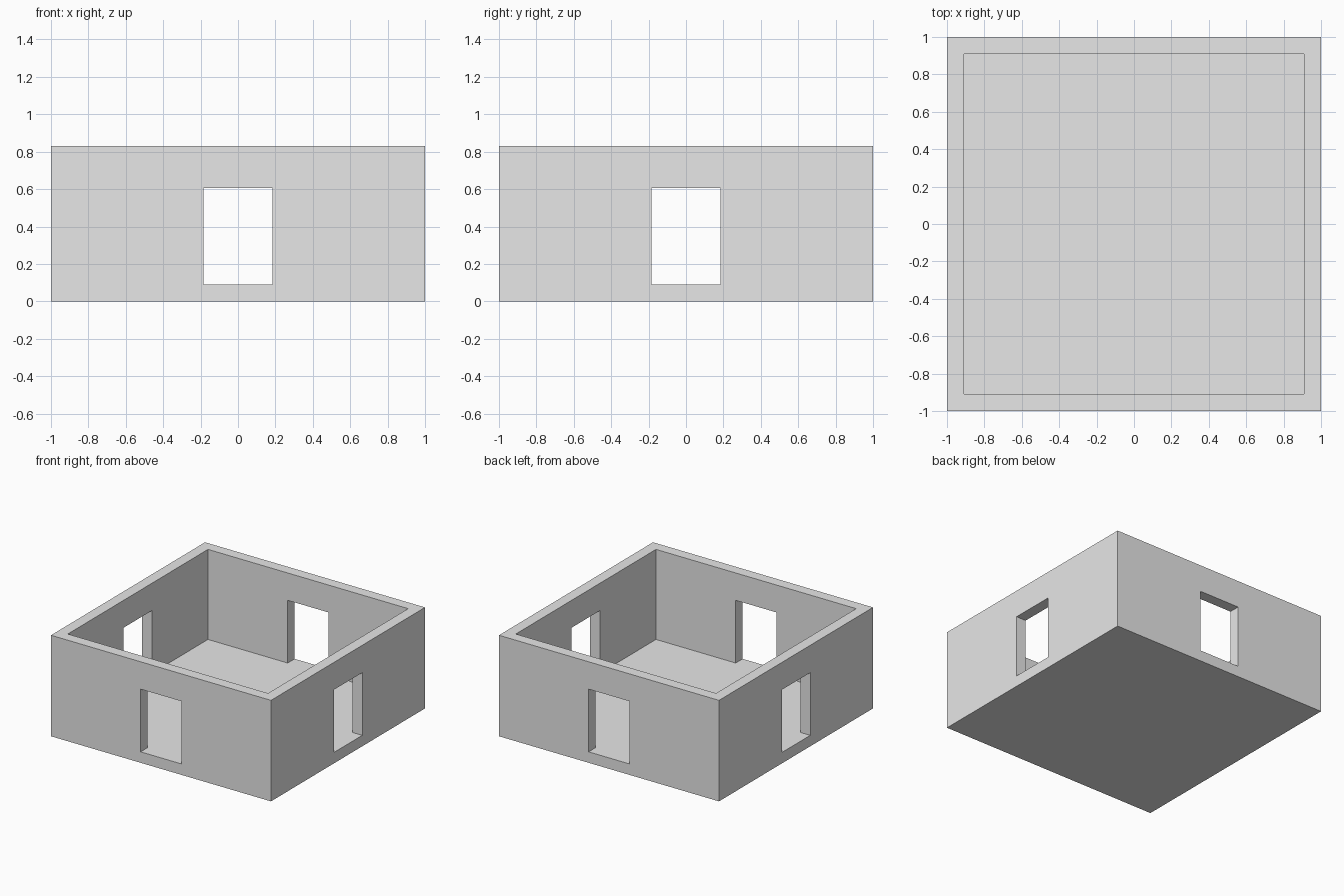
import bpy

if "Cube" in bpy.data.objects:
    bpy.data.objects.remove(bpy.data.objects["Cube"])

SIZE, HEIGHT, WALL, FLOOR = 2.0, 0.83, 0.09, 0.09
OPEN_W, OPEN_TOP = 0.37, 0.605

grey = bpy.data.materials.new("light grey")
grey.diffuse_color = (0.8, 0.8, 0.8, 1)
grey.use_nodes = True
grey.node_tree.nodes["Principled BSDF"].inputs["Base Color"].default_value = grey.diffuse_color


def box(name, sx, sy, z0, z1):
    """Box centred on x and y, reaching from z0 to z1."""
    bpy.ops.mesh.primitive_cube_add(size=1)
    ob = bpy.context.object
    ob.name = name
    for v in ob.data.vertices:
        v.co.x *= sx
        v.co.y *= sy
        v.co.z = z0 if v.co.z < 0 else z1
    ob.data.materials.append(grey)
    return ob


# solid block for floor and walls
room = box("room_shell", SIZE, SIZE, 0, HEIGHT)

# open room inside, and openings running through both pairs of walls
inner = SIZE - 2 * WALL
cutters = [
    box("cavity_cutter", inner, inner, FLOOR, HEIGHT + 0.5),
    box("side_opening_cutter", SIZE + 0.5, OPEN_W, FLOOR, OPEN_TOP),
    box("front_opening_cutter", OPEN_W, SIZE + 0.5, FLOOR, OPEN_TOP),
]

bpy.ops.object.select_all(action='DESELECT')
room.select_set(True)
bpy.context.view_layer.objects.active = room
for c in cutters:
    c.hide_render = True
    mod = room.modifiers.new(c.name, 'BOOLEAN')
    mod.operation = 'DIFFERENCE'
    mod.solver = 'EXACT'
    mod.object = c
    bpy.ops.object.modifier_apply(modifier=mod.name)

for c in cutters:
    bpy.data.objects.remove(c)
